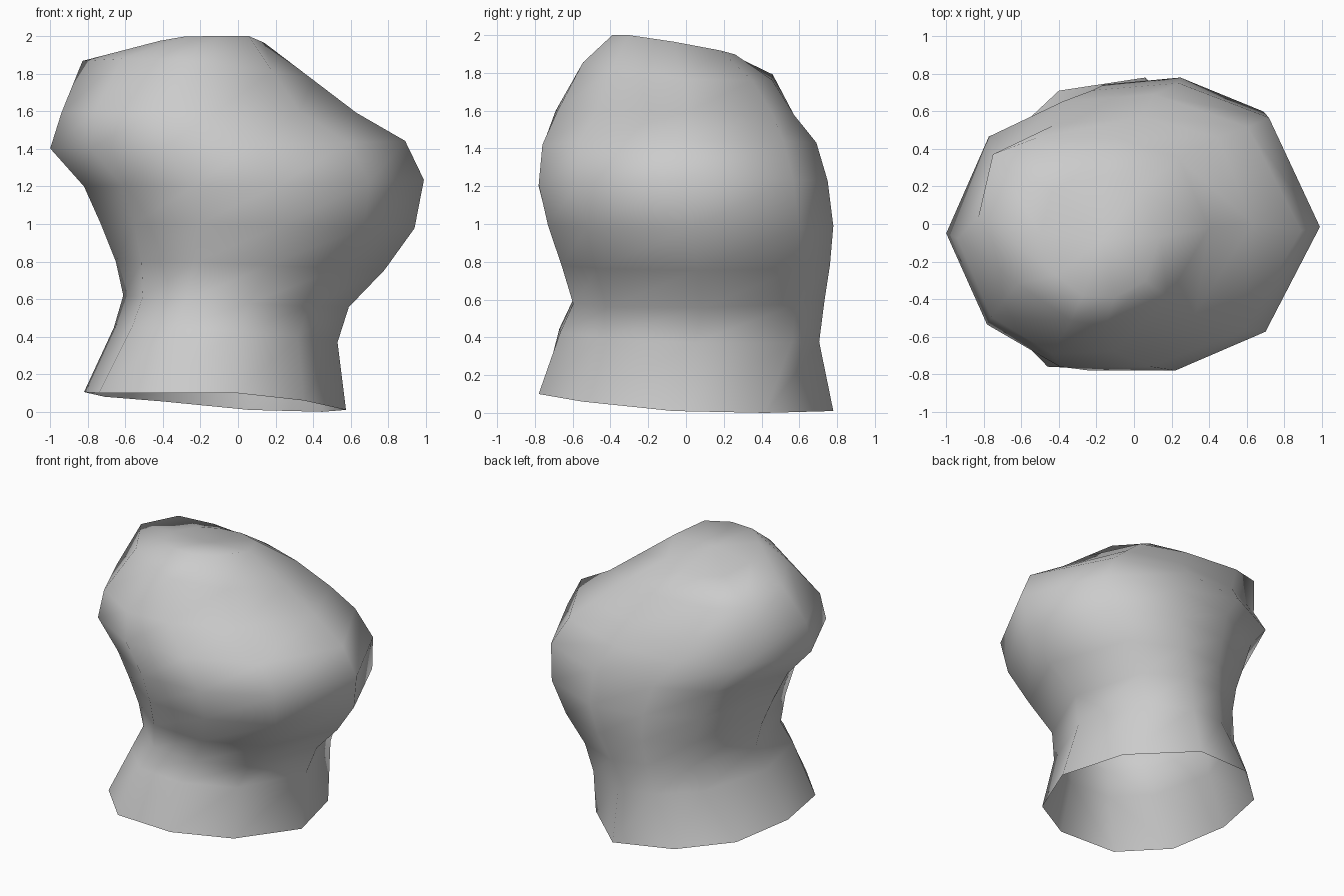
import bpy, bmesh

# Unit ten-sided cross-section, counter-clockwise from the right
UNIT = [(1, 0), (.7, .76), (.17, 1), (-.34, .95), (-.76, .69),
        (-1, -.02), (-.77, -.69), (-.36, -1), (.15, -1), (.68, -.73)]

# Flared open foot
FOOT = [(.575, -.07, .01), (.45, .42, 0), (.06, .78, .01), (-.4, .71, .055),
        (-.71, .42, .08), (-.82, -.03, .105), (-.74, -.47, .1),
        (-.46, -.76, .1), (-.01, -.78, .1), (.35, -.55, .06)]

# Rings: left x, z; right x, z; front y, z; back y, z; shear of left, right half
RINGS = [
    (-.66, .45, .53, .37, -.67, .43, .70, .38, .06, .03),
    (-.61, .61, .59, .54, -.60, .60, .73, .62, .05, .02),
    (-.65, .80, .78, .74, -.66, .80, .76, .80, .04, .01),
    (-.73, 1.0, .94, .97, -.73, 1.0, .78, 1.0, .02, 0),
    (-.82, 1.2, .99, 1.24, -.78, 1.2, .75, 1.22, 0, 0),
    (-1.0, 1.42, .89, 1.46, -.76, 1.4, .69, 1.41, 0, 0),
    (-.94, 1.6, .63, 1.60, -.69, 1.6, .56, 1.57, 0, .07),
    (-.83, 1.88, .40, 1.78, -.55, 1.85, .45, 1.76, -.1, .03),
    (-.50, 1.94, .14, 1.97, -.39, 2.0, .26, 1.89, -.02, -.03),
]


def ring_points(r):
    xl, zl, xr, zr, yf, zf, yb, zb, kl, kr = r
    zs = (zl, zr, zf, zb)
    points = []
    for u, v in UNIT:
        k = kl if u < 0 else kr
        x = (xl + xr) / 2 + (xr - xl) / 2 * u + k * v
        y = (yf + yb) / 2 + (yb - yf) / 2 * v + max(0, -k * -u)
        z = sum(zs) / 4 + (zr - zl) / 2 * u + (zb - zf) / 2 * v
        points.append((x, y, min(max(zs), max(min(zs), z))))
    return points


# Lopsided body, open at the foot and closed on top
bm = bmesh.new()
rings = [[bm.verts.new(p) for p in ring]
         for ring in [FOOT] + [ring_points(r) for r in RINGS]]
n = len(UNIT)
for a, b in zip(rings, rings[1:]):
    for i in range(n):
        j = (i + 1) % n
        bm.faces.new((a[i], a[j], b[j], b[i]))
tip = bm.verts.new((-.17, -.08, 1.955))
for i in range(n):
    bm.faces.new((rings[-1][i], rings[-1][(i + 1) % n], tip))
for f in bm.faces:
    f.smooth = True
mesh = bpy.data.meshes.new("bulbous_body")
bm.to_mesh(mesh)
bm.free()
body = bpy.data.objects.new("bulbous_body", mesh)
bpy.context.collection.objects.link(body)
